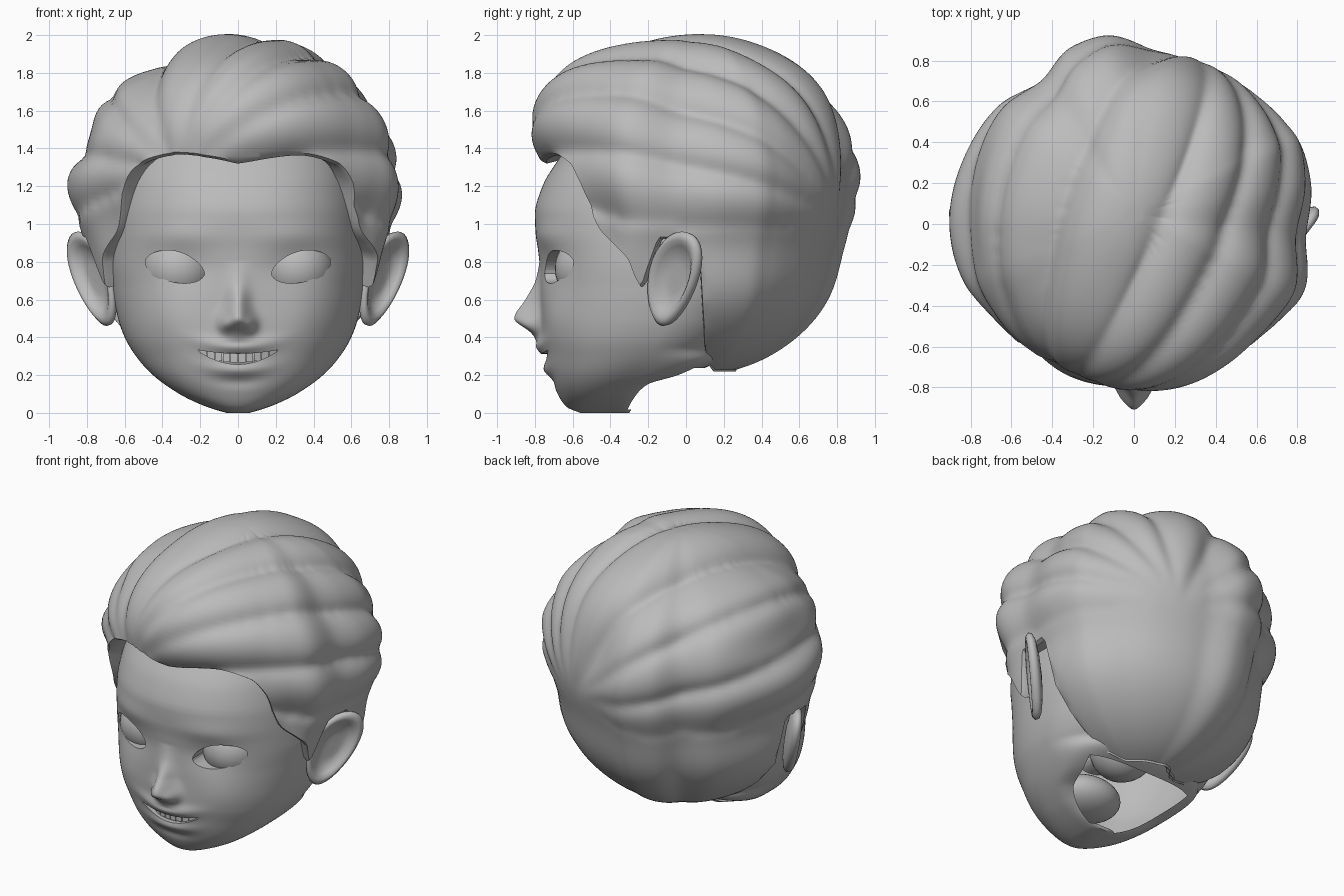
import bpy, bmesh, math
from mathutils import Vector

if "Cube" in bpy.data.objects:
    bpy.data.objects.remove(bpy.data.objects["Cube"])

grey = bpy.data.materials.new("plain grey")
grey.use_nodes = True
grey.diffuse_color = (0.5, 0.5, 0.5, 1)
grey.node_tree.nodes["Principled BSDF"].inputs["Base Color"].default_value = (0.5, 0.5, 0.5, 1)


def curve(*pts):
    """Smooth monotone interpolation through (t, value) pairs."""
    n = len(pts)
    d = [(pts[i + 1][1] - pts[i][1]) / (pts[i + 1][0] - pts[i][0]) for i in range(n - 1)]
    m = [d[0]] + [2 * a * b / (a + b) if a * b > 0 else 0 for a, b in zip(d, d[1:])] + [d[-1]]

    def f(t):
        t = min(max(t, pts[0][0]), pts[-1][0])
        i = max(k for k in range(n - 1) if pts[k][0] <= t)
        h = pts[i + 1][0] - pts[i][0]
        u = (t - pts[i][0]) / h
        return ((1 + 2 * u) * (1 - u) ** 2 * pts[i][1] + u * (1 - u) ** 2 * h * m[i]
                + u * u * (3 - 2 * u) * pts[i + 1][1] + u * u * (u - 1) * h * m[i + 1])
    return f


def gauss(d, s):
    return math.exp(-(d / s) ** 2)


def finish(bm, name, angle=180):
    bmesh.ops.recalc_face_normals(bm, faces=bm.faces)
    me = bpy.data.meshes.new(name)
    bm.to_mesh(me)
    bm.free()
    me.materials.append(grey)
    ob = bpy.data.objects.new(name, me)
    bpy.context.collection.objects.link(ob)
    bpy.context.view_layer.objects.active = ob
    ob.select_set(True)
    bpy.ops.object.shade_smooth_by_angle(angle=math.radians(angle))
    ob.select_set(False)


def loft(bm, rings):
    """Bridge closed rings of equal length."""
    rows = [[bm.verts.new(p) for p in r] for r in rings]
    for a, b in zip(rows, rows[1:]):
        for i in range(len(a)):
            j = (i + 1) % len(a)
            bm.faces.new((a[i], a[j], b[j], b[i]))
    return rows


# Head outline: half width, front, widest depth and back by height
width = curve((0, .06), (.02, .13), (.05, .21), (.1, .31), (.2, .45), (.3, .54), (.4, .6), (.5, .635),
              (.65, .665), (.8, .68), (1, .67), (1.2, .64), (1.4, .58), (1.6, .47), (1.85, .08))
front = curve((0, -.56), (.03, -.63), (.1, -.68), (.2, -.725), (.3, -.75), (.4, -.765), (.6, -.77),
              (.75, -.773), (.85, -.782), (.95, -.795), (1.05, -.8), (1.2, -.76), (1.35, -.67), (1.6, -.5), (1.85, -.1))
middle = curve((0, -.43), (.1, -.4), (.2, -.3), (.3, -.2), (.5, -.1), (.7, -.05), (1.85, 0))
back = curve((0, -.3), (.07, -.26), (.15, -.18), (.2, 0), (.3, .22), (.5, .42), (.8, .6), (1.2, .7), (1.6, .5), (1.85, .1))
squareness = curve((0, 4), (.2, 4), (.35, 2), (2, 2))
nose = curve((.37, 0), (.43, .06), (.5, .14), (.6, .08), (.7, .025), (.8, 0))
nose_width = curve((.4, .075), (.5, .07), (.6, .055), (.8, .06))


def skin_y(x, z):
    """Depth of the face surface, with its features."""
    c = middle(z)
    y = c - (c - front(z)) * max(0, 1 - abs(x / width(z)) ** 2.3) ** (1 / 2.3)
    ax = abs(x)
    y -= nose(z) * gauss(x, nose_width(z))
    y -= .035 * gauss(ax - .065, .035) * gauss(z - .465, .04)
    y += .02 * gauss(ax - .29, .15) * gauss(z - .77, .1)
    y -= .012 * gauss(ax - .33, .2) * gauss(z - .94, .07)
    y -= .02 * gauss(ax - .38, .16) * gauss(z - .5, .14)
    smile = z - .6 * x * x
    y -= .035 * gauss(x, .17) * gauss(smile - .35, .04)
    y -= .02 * gauss(x, .15) * gauss(smile - .225, .035)
    y += .012 * gauss(x, .14) * gauss(smile - .165, .035)
    return y


# Openings: (centre x, half span, centre line, half height)
def eye_open(side):
    return (side * .335, .158, lambda u: .768 + .03 * u * side + .006 * (1 - u * u),
            lambda u: .083 * max(0, 1 - u * u) ** .6)


openings = [eye_open(1), eye_open(-1),
            (0, .22, lambda u: .285 + .05 * u * u, lambda u: .028 * max(0, 1 - u * u))]


def build_head():
    bm = bmesh.new()
    heights = [i * .0085 for i in range(130)] + [1.105 + i * .03 for i in range(25)]
    rings = []
    for z in heights:
        ring = []
        for i in range(240):
            t = -math.pi + i * math.tau / 240
            t -= .6 * math.sin(t)
            s, c = math.sin(t), math.cos(t)
            if c > 0:
                x = math.copysign(width(z) * abs(s) ** (2 / 2.3), s)
                y = skin_y(x, z)
            else:
                k = 2 / squareness(z)
                x = math.copysign(width(z) * abs(s) ** k, s)
                y = middle(z) + (back(z) - middle(z)) * abs(c) ** k
            ring.append((x, y, z))
        rings.append(ring)
    rows = loft(bm, rings)
    bm.faces.new(rows[0])
    bm.faces.new(rows[-1])
    # Neck opening under the jaw
    gone = [f for f in bm.faces for p in [f.calc_center_median()]
            if .02 < p.z < .24 and abs(p.x) < .82 * width(p.z)
            and p.y > middle(p.z) + .5 * (back(p.z) - middle(p.z))]
    bmesh.ops.delete(bm, geom=gone, context='FACES')
    # Eye and mouth openings with clean rims and inner walls
    for cx, span, mid, half in openings:
        gone = []
        for f in bm.faces:
            p = f.calc_center_median()
            u = (p.x - cx) / span
            if p.y < -.4 and abs(u) < 1 and abs(p.z - mid(u)) < half(u):
                gone.append(f)
        near = {v for f in gone for v in f.verts}
        bmesh.ops.delete(bm, geom=gone, context='FACES')
        rim = {e for v in near if v.is_valid for e in v.link_edges if e.is_boundary}
        for v in {v for e in rim for v in e.verts}:
            u = min(1, max(-1, (v.co.x - cx) / span))
            z = mid(u) + math.copysign(half(u), v.co.z - mid(u))
            x = cx + u * span
            v.co = (x, skin_y(x, z), z)
        out = bmesh.ops.extrude_edge_only(bm, edges=list(rim))["geom"]
        for v in out:
            if isinstance(v, bmesh.types.BMVert):
                v.co.y += .13 if v.co.y < -.68 else .06
    finish(bm, "head", 50)


def ball(name, centre, size):
    bm = bmesh.new()
    bmesh.ops.create_uvsphere(bm, u_segments=32, v_segments=20, radius=1)
    for v in bm.verts:
        v.co = Vector(centre) + v.co * Vector(size)
    finish(bm, name)


def build_teeth():
    bm = bmesh.new()
    for i in range(10):
        x = (i - 4.5) * .041
        res = bmesh.ops.create_cube(bm, size=1)["verts"]
        for v in res:
            px = x + v.co.x * .037
            v.co = (px, -.715 + 1.6 * px * px + v.co.y * .04, .3 + .6 * x * x + v.co.z * .065)
    finish(bm, "upper_teeth", 30)


def build_ear(name, side):
    bm = bmesh.new()
    # Section from the bowl over the rim to the back: (radius, height)
    section = [(.04, -.02), (.3, -.022), (.55, -.015), (.7, .012), (.82, .03), (.92, .03),
               (1, .01), (.98, -.015), (.85, -.035), (.55, -.05), (.04, -.06)]
    rings = []
    for r, h in section:
        ring = []
        for i in range(40):
            a = i * math.tau / 40
            t = r * math.sin(a)
            s = r * math.cos(a) * (1 + .2 * t)
            x = .765 + .1 * s + .075 * t + .6 * h
            ring.append((side * x, -.065 + .125 * s + .05 * t - .7 * h, .71 + .25 * t))
        rings.append(ring)
    rows = loft(bm, rings)
    bm.faces.new(rows[0])
    bm.faces.new(rows[-1])
    finish(bm, name)


# Hair: radius by direction around the head, and lower hairline
hair_radius = curve((0, .87), (27, .87), (43, .88), (54, .91), (64, .94), (83, .86), (100, .9), (113, .91), (121, .88),
                    (136, .84), (162, .82), (172, .82), (190, .89), (201, .88), (215, .81), (232, .87), (247, .89),
                    (276, .92), (291, .92), (307, .89), (324, .87), (339, .855), (360, .87))
hairline = curve((0, 1.34), (23, 1.38), (38, 1.33), (45, 1.22), (49, 1.05), (52, .96), (59, .87), (64, .8), (67.5, .66),
                 (72, .78), (77, .92), (91, .92), (93, .6), (96, .36), (101, .27), (120, .23), (180, .23))
grooves = [-104, -78, -52, -26, 10, 32, 54, 76, 100]
swirl = Vector((.32, .78, -.12)).normalized()
swirl_up = (Vector((0, 0, 1)) - swirl * swirl.z).normalized()
swirl_side = swirl.cross(swirl_up)
# Bulges and dips: (amount, direction, spread, elevation, spread)
shaping = [(.15, 12, 50, 36, 25), (-.09, 0, 40, 8, 11), (.07, 180, 60, 38, 22),
           (-.07, 55, 14, -8, 13), (-.07, -55, 14, -8, 13), (-.03, 68, 12, -25, 14), (-.03, -68, 12, -25, 14),
           (-.05, 90, 35, 35, 22), (-.07, -90, 30, 24, 10), (-.08, 105, 35, -17, 13),
           (-.1, -105, 35, -15, 13), (-.055, 180, 45, -17, 15)]


def hair_point(deg, el):
    a = math.radians(deg)
    r = hair_radius(deg)
    p = Vector((math.sin(a) * math.cos(el) * r, -math.cos(a) * math.cos(el) * r,
                math.sin(el) * (.86 if el > 0 else .95)))
    e = math.degrees(el)
    grow = 1
    for amount, way, spread, rise, band in shaping:
        turn = (deg - way + 180) % 360 - 180
        grow += amount * gauss(turn, spread) * gauss(e - rise, band)
    # Locks fanning from the swirl at the back
    d = p.normalized()
    phi = math.degrees(math.atan2(d.dot(swirl_side), d.dot(swirl_up)))
    reach = math.sqrt(max(0, 1 - d.dot(swirl) ** 2))
    fade = min(1, max(0, (p.z + .3) / .35)) * min(1, reach * 1.15)
    for lo, hi in zip(grooves, grooves[1:]):
        if lo <= phi < hi:
            u = (phi - lo) / (hi - lo)
            grow -= .08 * fade * (1 - (4 * u * (1 - u)) ** .6)
    # Dip beyond the parting
    grow -= .075 * fade * gauss(phi + 33, 13)
    return p * grow + Vector((0, .05, 1.15))


def build_hair():
    bm = bmesh.new()
    rings = []
    cols, count = 240, 100
    for k in range(count + 1):
        ring = []
        for i in range(cols):
            deg = i * 360 / cols
            z = hairline(min(deg, 360 - deg)) - 1.15
            low = math.asin(z / (.86 if z > 0 else .95))
            ring.append(hair_point(deg, max(low, math.radians(88 - 164.5 * k / count))))
        rings.append(ring)
    # Turned-in lower rim
    for scale, rise in ((.97, -.012), (.86, .01)):
        rings.append([Vector((p.x * scale, .05 + (p.y - .05) * scale, p.z + rise)) for p in rings[count]])
    rows = loft(bm, rings)
    bm.faces.new(rows[0])
    fixed = {v for row in rows[count:] for v in row}
    edge = [v.co.copy() for v in rows[count]]
    bmesh.ops.remove_doubles(bm, verts=[v for row in rows[:count + 1] for v in row], dist=.0005)
    rim = {tuple(round(c, 3) for c in p) for p in edge}
    soft = [v for v in bm.verts if v not in fixed and tuple(round(c, 3) for c in v.co) not in rim]
    for _ in range(4):
        bmesh.ops.smooth_vert(bm, verts=soft, factor=.5, use_axis_x=True, use_axis_y=True, use_axis_z=True)
    finish(bm, "hair", 35)


build_head()
build_hair()
build_teeth()
ball("mouth_bag", (0, -.48, .3), (.24, .2, .13))
for label, side in (("left", 1), ("right", -1)):
    ball(label + "_eyeball", (side * .312, -.475, .765), (.2, .22, .2))
    build_ear(label + "_ear", side)
